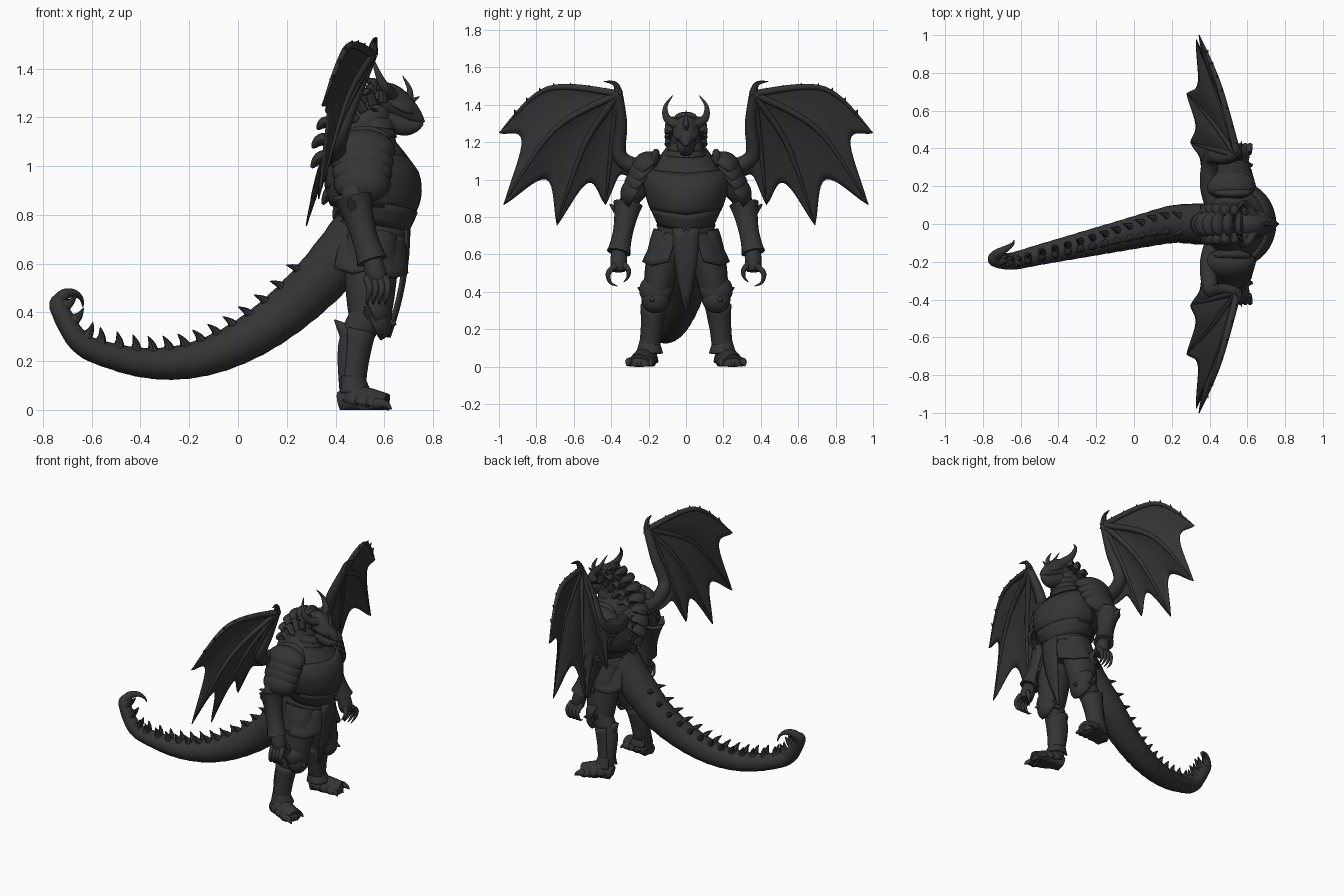
import bpy, bmesh, math
from mathutils import Vector, Matrix, Euler

cube = bpy.data.objects.get("Cube")
if cube:
    bpy.data.objects.remove(cube)

mat = bpy.data.materials.new("dark grey")
mat.use_nodes = True
grey = (.035, .035, .035, 1)
mat.diffuse_color = grey
mat.node_tree.nodes["Principled BSDF"].inputs["Base Color"].default_value = grey
parts = []


def V(x=0, y=0, z=0):
    return Vector((x, y, z))


def finish(name, bm, mirror=False, thick=0):
    bmesh.ops.recalc_face_normals(bm, faces=bm.faces)
    mesh = bpy.data.meshes.new(name)
    bm.to_mesh(mesh)
    bm.free()
    mesh.materials.append(mat)
    obj = bpy.data.objects.new(name, mesh)
    bpy.context.collection.objects.link(obj)
    if thick:
        solid = obj.modifiers.new("thickness", 'SOLIDIFY')
        solid.thickness, solid.offset = thick, 0
    if mirror:
        flip = obj.modifiers.new("mirror", 'MIRROR')
        flip.use_axis = (False, True, False)
        flip.use_mirror_merge = False
    parts.append(obj)


def at(points, t):
    """Point at t (from start to end) on a smooth curve through the points."""
    last = len(points) - 1
    i = min(int(t * last), last - 1)
    f = t * last - i
    p, q, r, s = (points[max(0, min(last, k))] for k in range(i - 1, i + 3))
    slope_in, slope_out, rise = (r - p) / 2, (s - q) / 2, r - q
    cubic = slope_in + slope_out - rise * 2
    return q + (slope_in + (rise - slope_in - cubic + cubic * f) * f) * f


def skin(bm, rows, closed):
    rows = [[bm.verts.new(p) for p in row] for row in rows]
    n = len(rows[0])
    for low, high in zip(rows, rows[1:]):
        for j in range(n if closed else n - 1):
            k = (j + 1) % n
            bm.faces.new((low[j], low[k], high[k], high[j]))
    if closed:
        bm.faces.new(rows[0])
        bm.faces.new(rows[-1])


def tube(name, paths, mirror=False, seg=14, steps=14, flat=1, ref=V(0, 1, 0), ridges=0, floor=False):
    """Tapered tubes; each path is points, start radius, end radius, swell."""
    bm = bmesh.new()
    for points, start, end, swell in paths:
        mids = [at(points, i / steps) for i in range(steps + 1)]
        rows = []
        for i, mid in enumerate(mids):
            t = i / steps
            along = (mids[min(steps, i + 1)] - mids[max(0, i - 1)]).normalized()
            side = (ref - along * ref.dot(along)).normalized()
            up = along.cross(side) * flat
            radius = (start + (end - start) * t + swell * math.sin(math.pi * t)) * (1 + ridges * (i % 3 - 1))
            turns = [math.tau * k / seg for k in range(seg)]
            row = [mid + (side * math.cos(a) + up * math.sin(a)) * radius for a in turns]
            if floor:
                for p in row:
                    p.z = max(p.z, 0)
            rows.append(row)
        skin(bm, rows, True)
    finish(name, bm, mirror)


def arc(centre, rx, ry, reach, dip=0, middle=0, n=24):
    """Arc reaching both ways from a middle angle, dipping to a point at its centre."""
    row = []
    for k in range(n + 1):
        u = 2 * k / n - 1
        a = math.radians(middle + reach * u)
        row.append(centre + V(rx * math.cos(a), ry * math.sin(a), dip * (abs(u) - 1)))
    return row


def plate(name, top, bottom, r_top, r_bottom, reach, dip=0, middle=0, swell=0, mirror=False):
    bm = bmesh.new()
    rows = []
    for i in range(7):
        t = i / 6
        r = r_top + (r_bottom - r_top) * t + swell * math.sin(math.pi * t)
        rows.append(arc(top.lerp(bottom, t), r, r, reach, dip, middle))
    skin(bm, rows, False)
    finish(name, bm, mirror, .014)


def domes(name, shells, mirror=True, cut=0):
    """Open shells cut from squashed spheres: location, scale, rotation."""
    bm = bmesh.new()
    for loc, scale, rot in shells:
        new = bmesh.ops.create_uvsphere(bm, u_segments=24, v_segments=14, radius=1)["verts"]
        bmesh.ops.delete(bm, geom=[v for v in new if v.co.z < cut - .01], context='VERTS')
        kept = [v for v in new if v.is_valid]
        bmesh.ops.transform(bm, verts=kept, matrix=Matrix.LocRotScale(loc, Euler(rot), scale))
    finish(name, bm, mirror, .012)


def spike(base, move, r, bend=V()):
    return [base, base + move / 2 + bend, base + move], r, .001, 0


# Tail: a sagging sweep that ends in a curl, with two rows of spines
tail = []
for i in range(9):
    x = .5 - .143 * i
    tail.append(V(x, min(0, (x - .2) / 4.3), .19 + .8 * (x + .32) ** 2))
for i in range(6):
    a = math.radians(200 - 42 * i)
    tail.append(V(-.685 + .05 * math.cos(a), -.19 + .021 * i, .43 + .05 * math.sin(a)))
tail_radius = .12
tube("tail", [(tail, tail_radius, .002, -.007)], seg=24, steps=90, ridges=.012)
spines = []
for i in range(16):
    t = (i + 2.5) / 27
    p = at(tail, t)
    along = (at(tail, t + .01) - p).normalized()
    up = V(0, 1, 0).cross(along).normalized()
    r = tail_radius * (1 - t)
    for side in (-1, 1):
        out = (up + V(0, side * (1 - t) / 2)).normalized()
        spines.append(spike(p + out * r * .75, out * (.046 + r * .25) + along * .025, .027, along * -.006))
tube("tail_spines", spines, seg=8, steps=6)

# Torso with a fitted breastplate; each profile point is height, half width, depth
profile = [V(.62, .12, .1), V(.75, .13, .12), V(.9, .19, .18), V(1.03, .2, .165), V(1.18, .1, .1)]


def body_ring(t, grow, reach, dip=0):
    z, width, depth = at(profile, t)
    return arc(V(.55 - .4 * max(0, z - 1), 0, z), depth + grow, width + grow, reach, dip)


bm = bmesh.new()
skin(bm, [body_ring(i / 20, 0, 180)[:-1] for i in range(21)], True)
finish("torso", bm)
for name, first, last, grow, reach, dip in (("breastplate", 8, 16, .014, 105, .03), ("belly_plate", 6, 9, .008, 120, .06),
                                            ("back_plate", 8, 15, .006, 178, .03),
                                            ("waist_lame", 3, 6, .012, 150, .05)):
    bm = bmesh.new()
    skin(bm, [body_ring(i / 20, grow, reach, dip) for i in range(first, last + 1)], False)
    finish(name, bm, thick=.014)
tube("neck", [([V(.47, 0, 1.04), V(.52, 0, 1.16), V(.6, 0, 1.27)], .15, .06, -.005)], seg=24, ridges=.02)
for i in range(4):
    low = V(.51 + i / 70, 0, 1.07 + i / 33)
    plate(f"collar_{i + 1}", low + V(.01, 0, .04), low, .115 - i / 70, .135 - i / 70, 120, .015)

# Overlapping scales down the curve of the neck and spine
scales, side_scales = [], []
for i in range(10):
    a = math.radians(95 + 15 * i)
    out = V(math.cos(a), 0, math.sin(a))
    p = V(.57 + .2 * out.x, 0, 1.06 + .25 * out.z)
    drop = V(-.01, 0, -.04)
    scales.append(([p - out * .05, p + out * .03, p + out * .06 + drop], .06, .01, .025))
    q = p + V(.04, .075, -.01)
    side_scales.append(([q - out * .04, q + out * .02, q + out * .05 + drop + V(0, .02)], .04, .004, .01))
tube("back_scales", scales, flat=.45)
tube("side_scales", side_scales, True, flat=.5)

# Helmeted head with jaw, brow, crest and horns
snout = V(.763, 0, 1.18)
brow = V(.7, 0, 1.26)
tube("helmet", [([V(.54, 0, 1.26), V(.63, 0, 1.265), snout], .055, .004, .04)], seg=20)
tube("jaw", [([V(.58, 0, 1.22), V(.685, 0, 1.165), snout - V(.004, 0, .004)], .055, .006, .012)])
tube("crest", [spike(brow, V(-.025, 0, .11), .022, V(.016)), spike(brow, V(.045, 0, .025), .018),
               ([snout, brow + V(.01), V(.63, 0, 1.325), V(.54, 0, 1.32)], .006, .012, .006)], seg=10)
tube("horns", [([V(.63, .04, 1.29), V(.6, .1, 1.325), V(.57, .11, 1.39), V(.55, .07, 1.45)], .032, .001, 0)], True)
tube("head_spikes", [spike(V(.6, .045, 1.25 - i * .03), V(-.06, .06 - i / 99, .03 - i / 70), .018)
                     for i in range(4)], True, seg=8)
domes("visor_brow", [(V(.67, .03, 1.245), V(.06, .035, .025), (-.6, .4, -.3))])

# Wings: arm, four bowed fingers, scalloped membrane and hooks
wrist = V(.55, .36, 1.46)
elbow = V(.41, .35, 1.12)
fingers = []
for i, tip in enumerate((V(.345, 1, 1.25), V(.33, .975, .865), V(.28, .69, .755), V(.3, .43, .865))):
    fingers.append([wrist, wrist.lerp(tip, .5) + V(0, .06 - .02 * i, .13 - .03 * i), tip])
tube("wing_arm", [([V(.45, .06, 1.04), V(.4, .2, 1.05), elbow, V(.48, .345, 1.3), wrist], .06, .022, 0)],
     True, steps=24, ref=V(1))
tube("wing_fingers", [(f, .02, .001, .004) for f in fingers], True, seg=10, steps=20, ref=V(1))
lines = fingers + [[wrist, elbow, V(.38, .2, 1)]]
bm = bmesh.new()
for near, far in zip(lines, lines[1:]):
    rows = []
    for i in range(15):
        s = i / 14
        reach = 1 - s * (1 - s)
        hollow = V(.025 * math.sin(math.pi * s))
        spots = [reach * j / 16 for j in range(1, 17)]
        rows.append([at(near, t).lerp(at(far, t), s) - hollow * t for t in spots])
    skin(bm, rows, False)
finish("wing_membrane", bm, True, .006)
hooks = [spike(wrist, V(.02, .08, .065), .025, V(0, -.02, .02)), spike(wrist, V(.01, -.025, -.02), .02)]
for i in range(7):
    hooks.append(spike(at(fingers[0], (i + 1) / 9), V(.01, .01, .022), .012))
tube("wing_hooks", hooks, True, seg=8, ref=V(1))

# Arms with layered shoulders, flared forearm guards and clawed hands
shoulder, elbow, hand = V(.5, .18, 1.05), V(.475, .31, .86), V(.55, .36, .6)
tube("arm", [([shoulder, V(.5, .255, .96), elbow, hand], .08, .036, 0)], True)
domes("shoulder_plates", [(shoulder + V(.01, .02 * i + .02, .01 - .045 * i), V(.13 - .006 * i, .085, .085),
                           (-.65 - .12 * i, 0, 0)) for i in range(4)])
domes("shoulder_guard", [(shoulder + V(.02, -.01, .05), V(.1, .022, .06), (.2, 0, 0))], cut=-.6)
tube("forearm_guard", [([elbow + V(0, 0, .01), elbow.lerp(hand, .5), hand + V(0, 0, .01)], .08, .064, -.018)],
     True, seg=20)
tube("elbow_spikes", [spike(elbow + V(0, .04, -.04), V(-.02, .06, .05), .035),
                      spike(elbow, V(-.09, .01, .01), .035)], True, seg=10)
tube("hand", [([hand + V(0, 0, .02), hand + V(.015, 0, -.04), hand + V(.025, 0, -.09)], .035, .035, .01)], True)
claws = []
for i in range(4):
    p = hand + V(i / 40 - .02, .015, -.06)
    claws.append(([p, p + V(.01, .04, -.04), p + V(0, .03, -.09), p + V(0, -.01, -.11)], .018, .001, .002))
thumb = hand + V(.025, -.015, -.04)
claws.append(([thumb, thumb + V(.03, -.035, -.04), thumb + V(.02, -.035, -.08), thumb + V(0, -.01, -.11)],
              .019, .001, .002))
tube("hand_claws", claws, True, seg=10)

# Legs with thigh, knee, shin and foot armour
hip, knee, calf, ankle = V(.55, .09, .72), V(.54, .16, .4), V(.475, .17, .27), V(.465, .195, .11)
tube("thigh", [([hip, hip.lerp(knee, .5), knee - V(0, 0, .05)], .085, .065, .015)], True, seg=20, flat=1.2)
tube("calf", [([knee, calf, ankle, ankle - V(0, 0, .06)], .07, .038, -.002)], True, seg=20, flat=1.1)
domes("knee_plates", [(knee + V(.015, 0, .01 - .045 * i), V(.08, .085 - i / 80, .07), (0, 1.2, .15))
                      for i in range(2)])
tube("knee_spikes", [spike(knee + V(.05, .01, -.03), V(.06, .02, -.02), .035),
                     spike(knee + V(0, .05, -.01), V(-.02, .05, .035), .03),
                     spike(calf + V(-.03, 0, .05), V(-.05, 0, .05), .04)], True, seg=10)
plate("shin_guard", calf + V(.015, 0, .07), ankle, .066, .05, 125, .03, swell=-.006, mirror=True)
plate("ankle_guard", ankle + V(0, 0, .03), ankle - V(-.01, 0, .04), .045, .066, 140, mirror=True)
foot = V(.42, .2, .03)
toe = V(.6, .25, .01)
tube("foot", [([foot, foot.lerp(toe, .4) + V(0, 0, .02), toe], .045, .06, .005)], True, seg=18, floor=True)
domes("foot_plates", [(foot.lerp(toe, .3 + i / 4), V(.05, .062 + i / 200, .085 - i / 55), (0, .3, .2))
                      for i in range(3)])
tube("toe_claws", [([toe + V(-.04, .05 * k, .015), toe + V(0, .057 * k, .015), toe + V(.03, .065 * k, -.007)],
                    .024, .002, .005) for k in (-1, 0, 1)], True, seg=10, floor=True)

# Hip plates, belt and pointed front cloth
waist = V(.55, 0, .76)
plate("belt", waist, waist - V(0, 0, .06), .135, .14, 180, swell=.008)
plate("hip_plate_front", waist + V(0, .02, -.03), waist + V(-.025, .06, -.2), .13, .17, 36, .02, 47, mirror=True)
plate("hip_plate_back", waist + V(-.01, .01, -.03), waist + V(-.01, .05, -.18), .13, .165, 34, .02, 115, mirror=True)
bm = bmesh.new()
rows = []
for i in range(9):
    t = i / 8
    width = .068 * (1 - t ** 2) + .002
    spread = [k / 2 - 1 for k in range(5)]
    rows.append([V(.7 - .08 * t ** 2 - abs(u) * .012, width * u, .74 - .44 * t) for u in spread])
skin(bm, rows, False)
finish("front_cloth", bm, thick=.014)
tube("buckle", [spike(V(.69, 0, .775), V(.015, 0, -.09), .05)], seg=6, flat=.4)

for obj in bpy.context.selected_objects:
    obj.select_set(False)
for obj in parts:
    obj.select_set(True)
bpy.context.view_layer.objects.active = parts[0]
bpy.ops.object.shade_smooth_by_angle(angle=math.radians(40))
